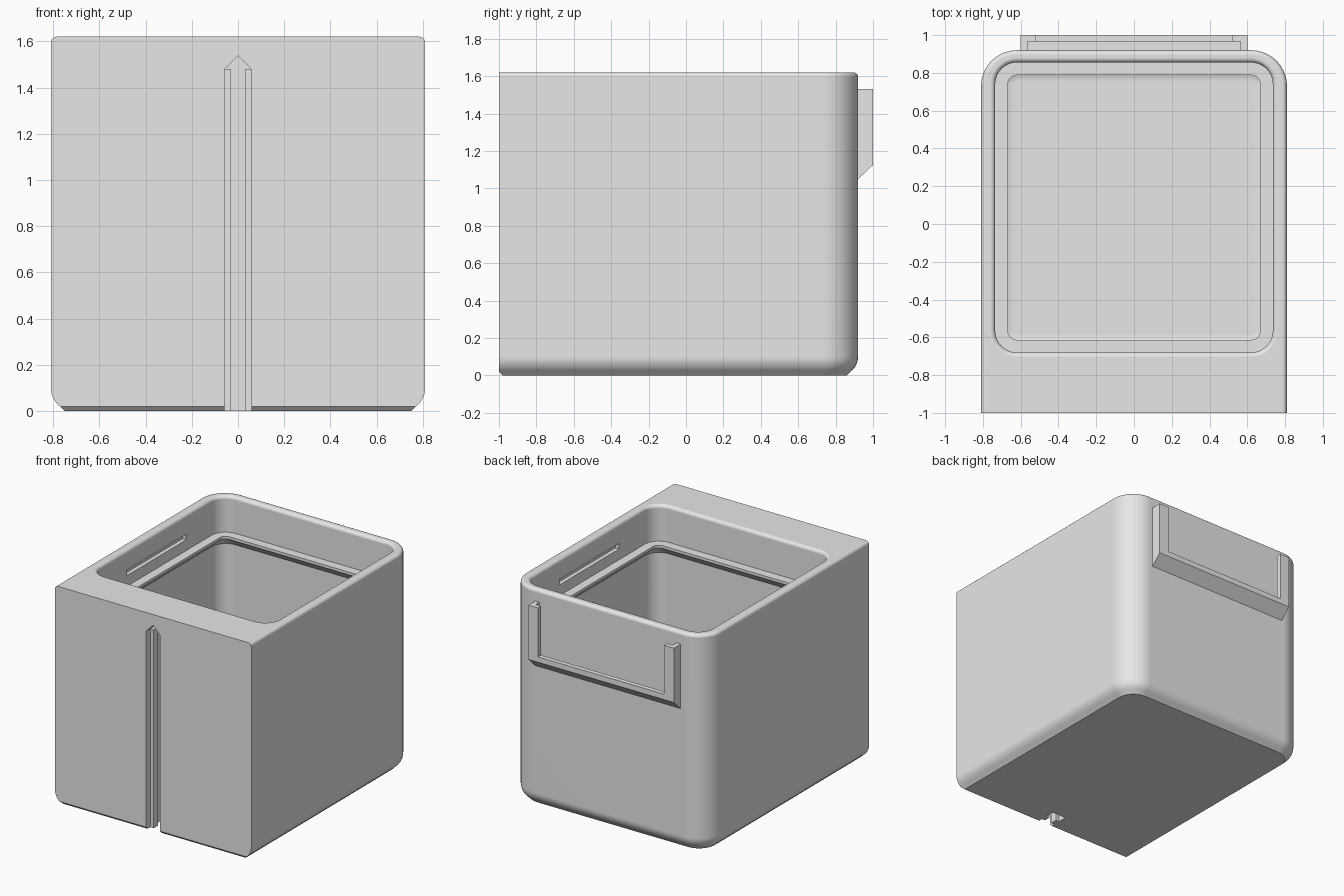
import bpy
import bmesh
from math import sin, cos, pi

if "Cube" in bpy.data.objects:
    bpy.data.objects.remove(bpy.data.objects["Cube"])

grey = bpy.data.materials.new("light grey plastic")
grey.use_nodes = True
grey.diffuse_color = (0.8, 0.8, 0.8, 1)
grey.node_tree.nodes["Principled BSDF"].inputs["Base Color"].default_value = (0.8, 0.8, 0.8, 1)


def loft(name, rings):
    """Closed solid skinned through rings that share one point count."""
    bm = bmesh.new()
    rows = [[bm.verts.new(p) for p in ring] for ring in rings]
    n = len(rows[0])
    for a, b in zip(rows, rows[1:]):
        for i in range(n):
            j = (i + 1) % n
            bm.faces.new((a[i], a[j], b[j], b[i]))
    bm.faces.new(rows[0][::-1])
    bm.faces.new(rows[-1])
    bmesh.ops.remove_doubles(bm, verts=bm.verts, dist=1e-5)
    bmesh.ops.recalc_face_normals(bm, faces=bm.faces)
    mesh = bpy.data.meshes.new(name)
    bm.to_mesh(mesh)
    bm.free()
    mesh.materials.append(grey)
    obj = bpy.data.objects.new(name, mesh)
    bpy.context.collection.objects.link(obj)
    return obj


def box(name, x0, x1, y0, y1, z0, z1):
    return loft(name, [[(x0, y0, z), (x1, y0, z), (x1, y1, z), (x0, y1, z)] for z in (z0, z1)])


def outline(hw, y0, y1, r_front, r_back, z, seg=10):
    """Rectangle with rounded corners; a zero radius gives one sharp point."""
    pts = []
    corners = [(hw, y1, r_back, 0), (-hw, y1, r_back, 1), (-hw, y0, r_front, 2), (hw, y0, r_front, 3)]
    for x, y, r, quarter in corners:
        cx = x - r if x > 0 else x + r
        cy = y - r if y == y1 else y + r
        for k in range(seg + 1 if r else 1):
            a = (quarter + k / seg) * pi / 2
            pts.append((cx + r * cos(a), cy + r * sin(a), z))
    return pts


def cut(target, cutter):
    mod = target.modifiers.new("cut", 'BOOLEAN')
    mod.operation = 'DIFFERENCE'
    mod.solver = 'EXACT'
    mod.object = cutter
    bpy.context.view_layer.objects.active = target
    bpy.ops.object.modifier_apply(modifier=mod.name)
    bpy.data.objects.remove(cutter)


def finish(obj):
    bpy.ops.object.select_all(action='DESELECT')
    obj.select_set(True)
    bpy.context.view_layer.objects.active = obj
    bpy.ops.object.shade_smooth_by_angle()
    mod = obj.modifiers.new("even shading", 'WEIGHTED_NORMAL')
    mod.keep_sharp = True


# Outer shell: chamfered then rounded foot, softened top edge, flat front
R, TOP, SOFT = 0.19, 1.62, 0.025
layers = [(0, 0.06, 0.02), (0.02, 0.04, 0)]
for k in range(7):
    a = pi / 4 * (1 - k / 6)
    layers.append((0.1 - 0.1 * sin(a), 0.1 - 0.1 * cos(a), 0))
for k in range(6):
    a = pi / 2 * k / 5
    layers.append((TOP - SOFT + SOFT * sin(a), SOFT - SOFT * cos(a), 0))
body = loft("body", [outline(0.81 - d, -1 + f, 0.92 - d, 0, R - d, z) for z, d, f in layers])

# Cavity: filleted floor, overhanging lip and flared mouth (height, inset)
FLOOR, FILLET = 0.08, 0.1
steps = []
for k in range(7):
    a = pi / 2 * k / 6
    steps.append((FLOOR + FILLET - FILLET * cos(a), FILLET - FILLET * sin(a)))
steps += [(1.265, 0), (1.33, 0.067), (1.35, 0.067), (1.35, 0)]
for k in range(6):
    a = pi / 2 * k / 5
    steps.append((TOP - SOFT + SOFT * sin(a), SOFT * (cos(a) - 1)))
steps.append((TOP + 0.05, -SOFT))
cavity = loft("cavity", [outline(0.735 - d, -0.68 + d, 0.855 - d,
                                 max(0.115 - d, 0.015), max(0.115 - d, 0.015), z)
                         for z, d in steps])
cut(body, cavity)

# Shallow latch slots inside both side walls
for side in (-1, 1):
    x0, x1 = sorted((side * 0.70, side * 0.765))
    cut(body, box("latch_slot", x0, x1, -0.26, 0.44, 1.43, 1.472))

# Front rail: wide channel with a narrow neck and a pointed top
WIDE, NECK, SHOULDER = 0.058, 0.03, 1.48


def rail_ring(y, w):
    half = [(w, -0.1), (w, SHOULDER), (WIDE, SHOULDER)]
    pts = half + [(0, SHOULDER + WIDE)] + [(-x, z) for x, z in reversed(half)]
    return [(x, y, z) for x, z in pts]


rail = loft("rail", [rail_ring(y, w) for y, w in (
    (-1.05, WIDE), (-0.95, WIDE), (-0.95, NECK), (-0.90, NECK), (-0.90, WIDE), (-0.83, WIDE))])
cut(body, rail)
finish(body)

# Back holder: U-shaped channel, open at the top, with a sloped underside
side_profile = [(0.90, 1.03), (1.0, 1.125), (1.0, 1.53), (0.90, 1.53)]
holder = loft("back_holder", [[(x, y, z) for y, z in side_profile] for x in (-0.6, 0.6)])
cut(holder, box("channel", -0.565, 0.565, 0.8, 0.965, 1.12, 1.7))
cut(holder, box("window", -0.52, 0.52, 0.8, 1.1, 1.165, 1.7))
finish(holder)
